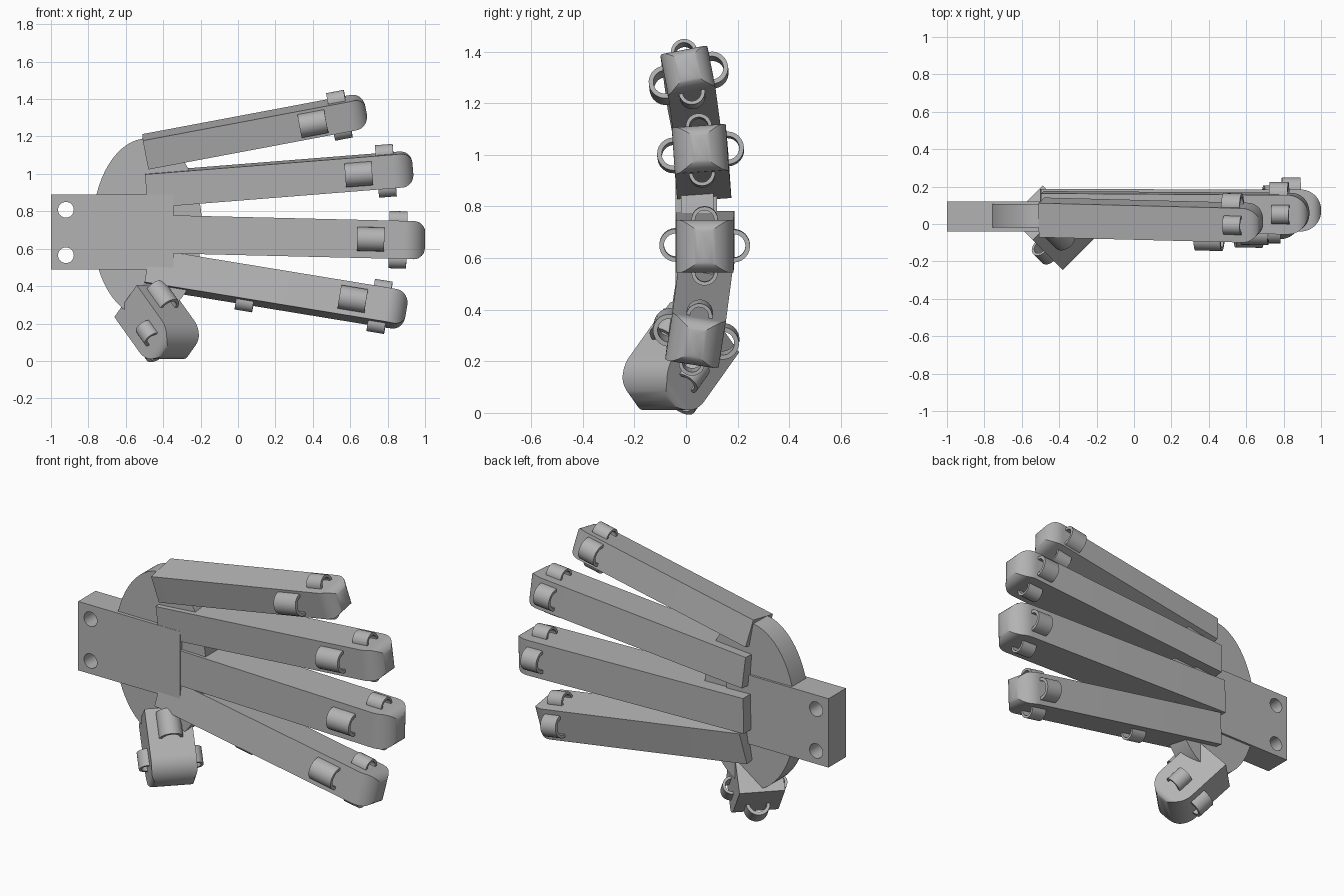
import bpy, bmesh, math
from mathutils import Vector, Matrix

if "Cube" in bpy.data.objects:
    bpy.data.objects.remove(bpy.data.objects["Cube"], do_unlink=True)

grey = bpy.data.materials.new("plain grey")
grey.use_nodes = True
grey.diffuse_color = (0.45, 0.45, 0.45, 1)
grey.node_tree.nodes["Principled BSDF"].inputs["Base Color"].default_value = (0.45, 0.45, 0.45, 1)


def finish(name, bm, matrix=Matrix(), smooth=True):
    bmesh.ops.recalc_face_normals(bm, faces=bm.faces)
    mesh = bpy.data.meshes.new(name)
    bm.to_mesh(mesh)
    bm.free()
    mesh.materials.append(grey)
    ob = bpy.data.objects.new(name, mesh)
    ob.matrix_world = matrix
    bpy.context.collection.objects.link(ob)
    bpy.ops.object.select_all(action='DESELECT')
    ob.select_set(True)
    bpy.context.view_layer.objects.active = ob
    if smooth:
        bpy.ops.object.shade_smooth_by_angle(angle=math.radians(30))
    return ob


def skin(bm, rings, closed=False):
    # join successive vertex loops with quads
    pairs = list(zip(rings, rings[1:] + rings[:1])) if closed else list(zip(rings, rings[1:]))
    for a, b in pairs:
        for i in range(len(a)):
            j = (i + 1) % len(a)
            bm.faces.new((a[i], a[j], b[j], b[i]))


def cylinder_y(name, x, z, rx, rz, y0, y1, n):
    bm = bmesh.new()
    loops = [[bm.verts.new((x + rx * math.cos(math.tau * i / n), y,
                            z + rz * math.sin(math.tau * i / n))) for i in range(n)]
             for y in (y0, y1)]
    skin(bm, loops)
    for loop in loops:
        bm.faces.new(loop)
    return finish(name, bm)


def eyelet(name, frame, x, y, z, radius, width):
    # short open tube lying along the finger, half sunk in its surface
    bm = bmesh.new()
    n = 24
    loops = []
    for r, s in ((radius, -1), (radius, 1), (radius * .72, 1), (radius * .72, -1)):
        loops.append([bm.verts.new((x + s * width / 2, y + r * math.cos(math.tau * i / n),
                                    z + r * math.sin(math.tau * i / n))) for i in range(n)])
    skin(bm, loops, closed=True)
    finish(name, bm, frame)


def finger(name, base, tip, back, hy, hz, corner, extra=()):
    # box with a round nose in one direction and rounded corners in the other
    base, tip = Vector(base), Vector(tip)
    length = (tip - base).length
    ax = (tip - base).normalized()
    ay = Vector(back)
    ay = (ay - ax * ay.dot(ax)).normalized()
    az = ax.cross(ay)
    frame = Matrix((ax, ay, az)).transposed().to_4x4()
    frame.translation = base

    bm = bmesh.new()
    sections = [(0, hy, hz)]
    steps = 12
    for k in range(steps + 1):
        a = math.pi / 2 * k / steps
        y = max(hy * math.cos(a), .002)
        s = hy * (1 - math.sin(a))
        z = hz
        if s < corner:
            z = hz - corner + math.sqrt(corner ** 2 - (corner - s) ** 2)
        sections.append((length - s, y, z))
    loops = [[bm.verts.new((x, sy * y, sz * z)) for sy, sz in ((-1, -1), (1, -1), (1, 1), (-1, 1))]
             for x, y, z in sections]
    skin(bm, loops)
    bm.faces.new(loops[0])
    bm.faces.new(loops[-1])
    finish(name, bm, frame)

    eyelet(name + "_front_eyelet", frame, length - .29, -hy, 0, .064, .145)
    eyelet(name + "_back_eyelet", frame, length - .16, hy, 0, .064, .1)
    for label, s in (("upper", 1), ("lower", -1)):
        eyelet(name + "_" + label + "_eyelet", frame, length - .145, 0, s * hz, .051, .095)
    for d in extra:
        eyelet(name + "_inner_eyelet", frame, length - d, 0, -hz, .051, .095)


def rolled(deg):
    a = math.radians(deg)
    return (0, math.cos(a), math.sin(a))


# palm disc
cylinder_y("palm", -.485, .71, .293, .48, -.02, .107, 64)

# mounting block with two bolt holes
bm = bmesh.new()
bmesh.ops.create_cube(bm, size=1)
bmesh.ops.scale(bm, vec=(.655, .16, .4), verts=bm.verts)
bmesh.ops.translate(bm, vec=(-.6725, .04, .69), verts=bm.verts)
mount = finish("mounting_block", bm, smooth=False)
for z in (.565, .808):
    cutter = cylinder_y("hole_cutter", -.92, z, .042, .042, -.2, .3, 32)
    cutter.hide_render = True
    mod = mount.modifiers.new("hole", 'BOOLEAN')
    mod.operation = 'DIFFERENCE'
    mod.solver = 'EXACT'
    mod.object = cutter
    bpy.context.view_layer.objects.active = mount
    bpy.ops.object.modifier_apply(modifier=mod.name)
    bpy.data.objects.remove(cutter, do_unlink=True)

# four fingers, top to bottom
finger("first_finger", (-.495, .035, 1.118), (.685, .005, 1.34), rolled(11), .093, .08, .06)
finger("second_finger", (-.49, .065, .915), (.935, .055, 1.028), rolled(4), .105, .09, .06)
finger("third_finger", (-.5, .075, .68), (1, .072, .644), rolled(0), .112, .102, .06)
finger("fourth_finger", (-.485, .065, .495), (.9, .035, .268), rolled(-9), .105, .092, .06, (.86,))

# short thumb reaching down and forward
finger("thumb", (-.515, .06, .32), (-.32, -.135, .046), (-.5, .5, -.7), .12, .122, .04)
